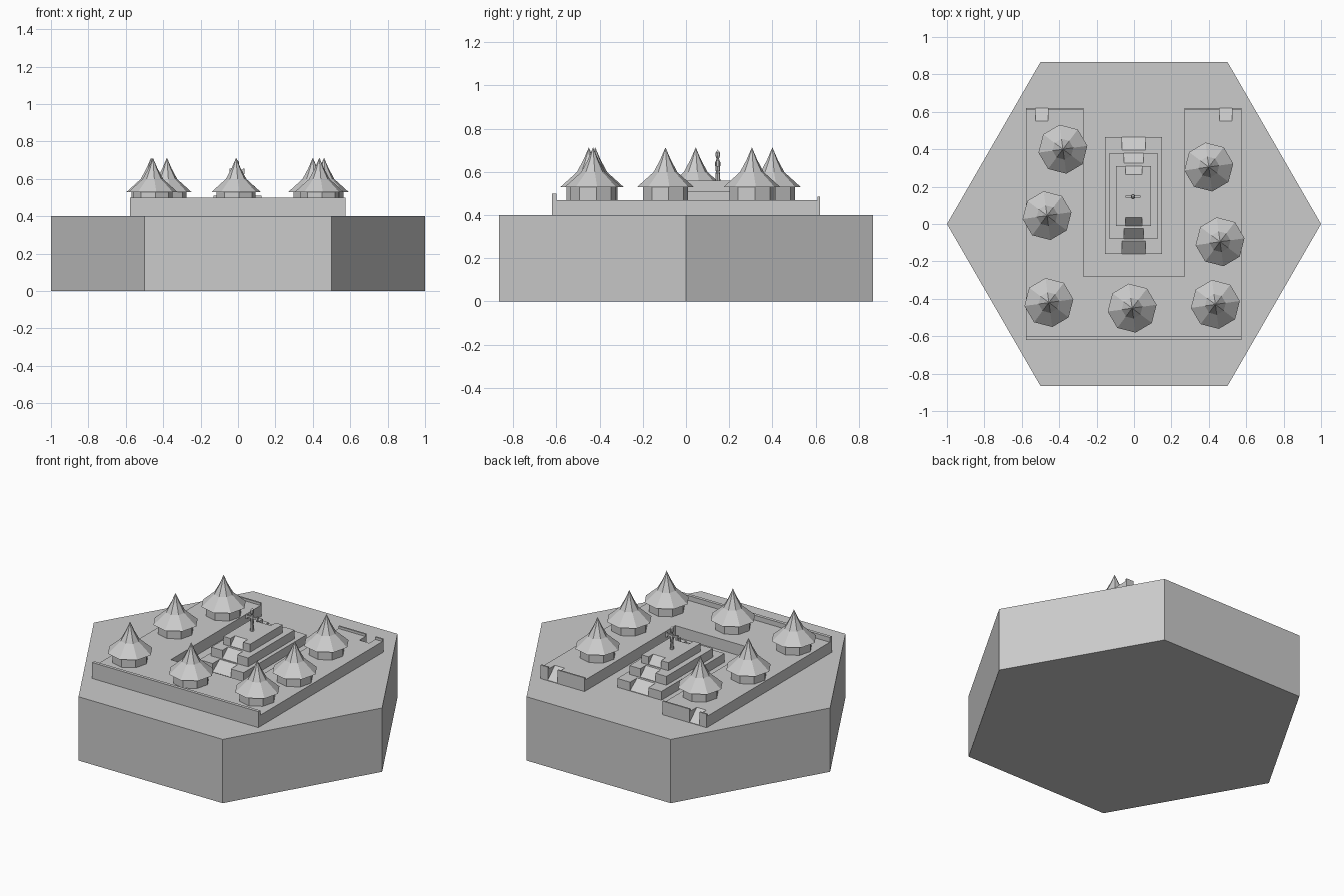
import bpy, bmesh, math
from mathutils import Vector

default = bpy.data.objects.get("Cube")
if default:
    bpy.data.objects.remove(default, do_unlink=True)

stone = bpy.data.materials.new("stone_grey")
stone.use_nodes = True
GREY = (0.6, 0.6, 0.6, 1)
stone.diffuse_color = GREY
stone.node_tree.nodes["Principled BSDF"].inputs["Base Color"].default_value = GREY


def finish(name, bm):
    bmesh.ops.recalc_face_normals(bm, faces=bm.faces)
    mesh = bpy.data.meshes.new(name)
    bm.to_mesh(mesh)
    bm.free()
    mesh.materials.append(stone)
    obj = bpy.data.objects.new(name, mesh)
    bpy.context.collection.objects.link(obj)
    return obj


def prism(name, points, direction):
    """Extrude a flat outline along a direction."""
    bm = bmesh.new()
    face = bm.faces.new([bm.verts.new(p) for p in points])
    new = bmesh.ops.extrude_face_region(bm, geom=[face])["geom"]
    bmesh.ops.translate(bm, vec=Vector(direction),
                        verts=[v for v in new if isinstance(v, bmesh.types.BMVert)])
    return finish(name, bm)


def slab(name, outline, z0, z1):
    return prism(name, [(x, y, z0) for x, y in outline], (0, 0, z1 - z0))


def box(name, x0, x1, y0, y1, z0, z1):
    return slab(name, [(x0, y0), (x1, y0), (x1, y1), (x0, y1)], z0, z1)


def lathe(name, profile, sides, centre, turn=0):
    """Faceted solid from (radius, z) rings."""
    bm = bmesh.new()
    rings = []
    for r, z in profile:
        count = sides if r > 0 else 1
        rings.append([bm.verts.new((centre[0] + r * math.cos(turn + math.tau * i / sides),
                                    centre[1] + r * math.sin(turn + math.tau * i / sides), z))
                      for i in range(count)])
    for low, high in zip(rings, rings[1:]):
        for i in range(sides):
            j = (i + 1) % sides
            if len(high) == 1:
                bm.faces.new((low[i], low[j], high[0]))
            else:
                bm.faces.new((low[i], low[j], high[j], high[i]))
    for ring in (rings[0], rings[-1]):
        if len(ring) > 1:
            bm.faces.new(ring)
    return finish(name, bm)


def cut_ramp(target, x0, x1, outer, inner, z0, z1):
    """Cut a sloping passage that climbs from the outer edge inward."""
    beyond = outer + math.copysign(0.02, outer - inner)
    z0 += 0.003
    side = [(outer, z0), (inner, z1), (inner, z1 + 0.05), (beyond, z1 + 0.05), (beyond, z0)]
    cutter = prism("ramp_cutter", [(x0, y, z) for y, z in side], (x1 - x0, 0, 0))
    cutter.hide_render = True
    mod = target.modifiers.new("ramp", "BOOLEAN")
    mod.operation = "DIFFERENCE"
    mod.solver = "EXACT"
    mod.object = cutter
    bpy.context.view_layer.objects.active = target
    bpy.ops.object.modifier_apply(modifier=mod.name)
    bpy.data.objects.remove(cutter, do_unlink=True)


# Hexagonal ground block
GROUND = 0.4
lathe("ground_block", [(1, 0), (1, GROUND)], 6, (0, 0))

# U-shaped terrace with a ramp at the end of each arm
L, R, B, IN = -0.578, 0.575, 0.62, 0.27
FLOOR = 0.47
terrace = slab("terrace", [(L, -B), (R, -B), (R, B), (IN, B), (IN, -0.28),
                           (-IN, -0.28), (-IN, B), (L, B)], GROUND, FLOOR)
ramps = [(-0.527, -0.46), (0.457, 0.525)]
for x0, x1 in ramps:
    cut_ramp(terrace, x0, x1, B, 0.55, GROUND, FLOOR)

# Low walls on the terrace edges
box("front_wall", L, R, -B, -0.6, FLOOR, 0.5)
for (x0, x1), (a, b) in zip(ramps, [(L, -IN), (IN, R)]):
    box("back_rim_outer", a, x0, 0.61, B, FLOOR, 0.485)
    box("back_rim_inner", x1, b, 0.61, B, FLOOR, 0.485)

# Stepped pyramid: half width, front, back, bottom, top, ramp half width, ramp depth
tiers = [
    (0.153, -0.16, 0.465, 0.4, 0.455, 0.064, 0.07),
    (0.128, -0.08, 0.38, 0.455, 0.51, 0.053, 0.055),
    (0.093, -0.01, 0.31, 0.51, 0.56, 0.045, 0.045),
]
for w, front, back, z0, z1, rw, depth in tiers:
    tier = box("pyramid_tier", -w - 0.002, w - 0.002, front, back, z0, z1)
    cut_ramp(tier, -rw, rw - 0.002, front, front + depth, z0, z1)
    cut_ramp(tier, -rw, rw - 0.002, back, back - depth, z0, z1)

# Statue on the summit
SX, SY = -0.005, 0.147
lathe("statue_body", [(0.012, 0.56), (0.009, 0.6), (0.013, 0.64), (0.006, 0.66),
                      (0.011, 0.675), (0.009, 0.692), (0, 0.702)], 8, (SX, SY))
for s in (-1, 1):
    ends = sorted((SX + s * 0.008, SX + s * 0.04))
    box("statue_arm", ends[0], ends[1], SY - 0.005, SY + 0.005, 0.637, 0.649)
    box("statue_hand", SX + s * 0.036 - 0.005, SX + s * 0.036 + 0.005,
        SY - 0.006, SY + 0.006, 0.625, 0.655)

# Round huts with flared pointed roofs
huts = [(-0.38, 0.4), (-0.465, 0.045), (-0.455, -0.42), (-0.01, -0.45),
        (0.435, -0.43), (0.46, -0.095), (0.4, 0.305)]
TURN = math.radians(8)
for hut in huts:
    lathe("hut_wall", [(0.105, FLOOR), (0.105, 0.532)], 8, hut, TURN)
    lathe("hut_roof", [(0.132, 0.53), (0.056, 0.598), (0.025, 0.655), (0, 0.713)], 8, hut, TURN)
